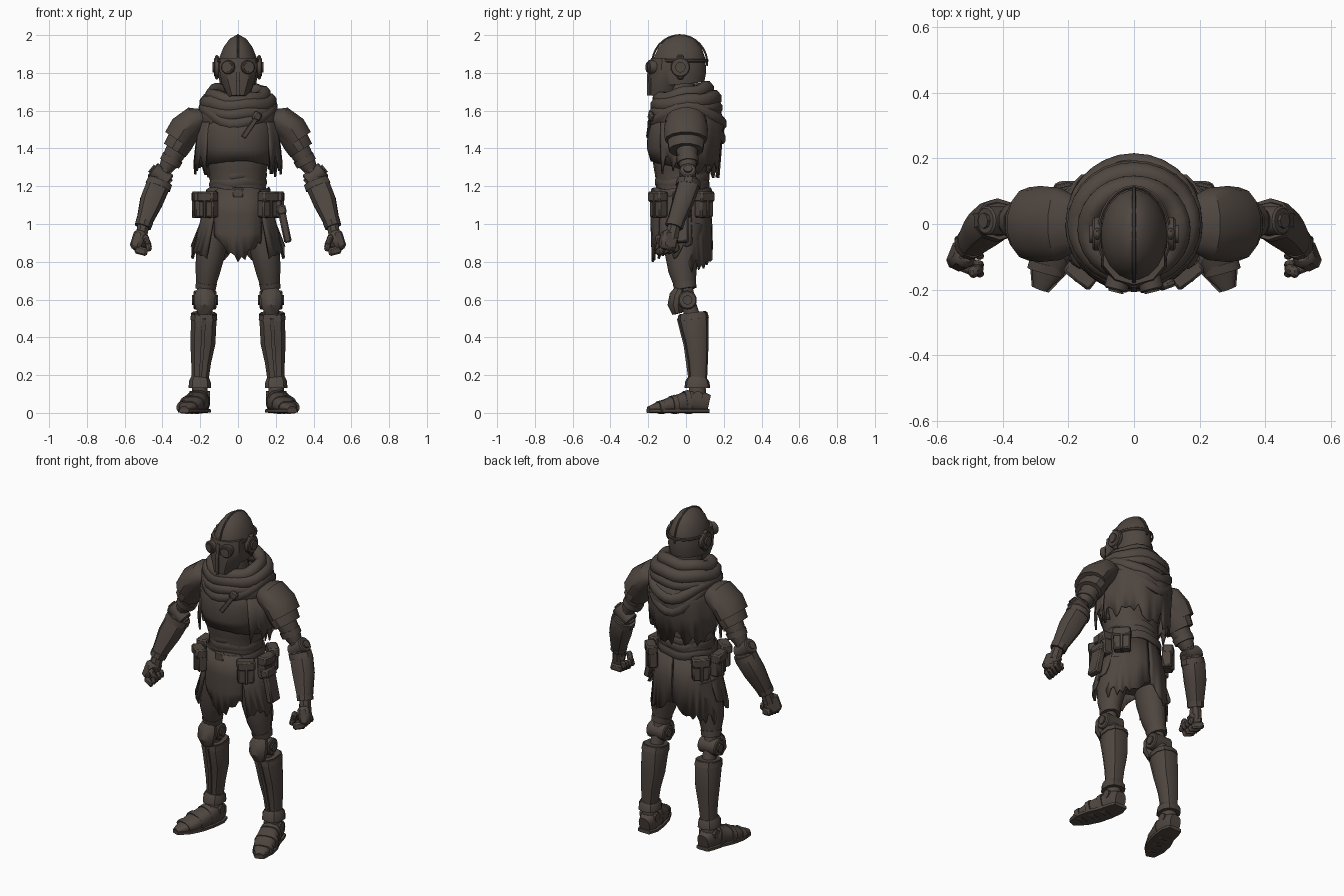
import bpy, bmesh, math, random
from mathutils import Vector, Matrix, Euler

random.seed(4)
if "Cube" in bpy.data.objects:
    bpy.data.objects.remove(bpy.data.objects["Cube"], do_unlink=True)

colour = (0.078, 0.061, 0.051, 1)
brown = bpy.data.materials.new("dark_brown")
brown.use_nodes = True
brown.diffuse_color = colour
shader = brown.node_tree.nodes["Principled BSDF"]
shader.inputs["Base Color"].default_value = colour
shader.inputs["Roughness"].default_value = 0.8
X, Y, Z = Vector((1, 0, 0)), Vector((0, 1, 0)), Vector((0, 0, 1))


def finish(name, bm, mirror=False, bevel=0, thick=0, angle=35):
    """Turn a bmesh into a shaded object with its modifiers."""
    bmesh.ops.recalc_face_normals(bm, faces=bm.faces)
    mesh = bpy.data.meshes.new(name)
    bm.to_mesh(mesh)
    bm.free()
    mesh.materials.append(brown)
    mesh.shade_smooth()
    mesh.set_sharp_from_angle(angle=math.radians(angle))
    obj = bpy.data.objects.new(name, mesh)
    bpy.context.collection.objects.link(obj)
    if thick:
        obj.modifiers.new("Thickness", "SOLIDIFY").thickness = thick
    if bevel:
        obj.modifiers.new("Bevel", "BEVEL").width = bevel
    if mirror:
        obj.modifiers.new("Mirror", "MIRROR")
    return obj


def loft(name, rings, sides=12, power=2, ref=Y, closed=False, **options):
    """Sweep rounded sections (x, y, z, half width, half depth) along a path."""
    bm = bmesh.new()
    centres = [Vector(r[:3]) for r in rings]
    count, loops = len(rings), []
    for i, (c, r) in enumerate(zip(centres, rings)):
        after = centres[(i + 1) % count] if closed else centres[min(i + 1, count - 1)]
        before = centres[i - 1] if closed else centres[max(i - 1, 0)]
        t = (after - before).normalized()
        u = t.cross(ref).normalized()
        v = u.cross(t)
        loop = []
        for k in range(sides):
            a = math.tau * (k + 0.5) / sides
            p, q = [math.copysign(abs(f) ** (2 / power), f) for f in (math.cos(a), math.sin(a))]
            loop.append(bm.verts.new(c + u * r[3] * p + v * r[4] * q))
        loops.append(loop)
    pairs = list(zip(loops, loops[1:])) + ([(loops[-1], loops[0])] if closed else [])
    for low, high in pairs:
        for k in range(sides):
            j = (k + 1) % sides
            bm.faces.new((low[k], low[j], high[j], high[k]))
    if not closed:
        bm.faces.new(loops[0])
        bm.faces.new(loops[-1])
    return finish(name, bm, **options)


def drum(name, centre, axis, radius, depth, sides=14, **options):
    bm = bmesh.new()
    turn = Vector(axis).to_track_quat("Z", "Y").to_matrix().to_4x4()
    bmesh.ops.create_cone(bm, cap_ends=True, segments=sides, radius1=radius, radius2=radius,
                          depth=depth, matrix=Matrix.Translation(centre) @ turn)
    return finish(name, bm, **options)


def box(name, centre, size, turn=(0, 0, 0), bevel=0.008, mirror=True):
    bm = bmesh.new()
    spin = Euler([math.radians(a) for a in turn]).to_matrix().to_4x4()
    bmesh.ops.create_cube(bm, size=1, matrix=Matrix.Translation(centre) @ spin @ Matrix.Diagonal((*size, 1)))
    return finish(name, bm, bevel=bevel, mirror=mirror)


def ball(name, centre, size, **options):
    bm = bmesh.new()
    bmesh.ops.create_uvsphere(bm, u_segments=12, v_segments=8, radius=1,
                              matrix=Matrix.Translation(centre) @ Matrix.Diagonal((*size, 1)))
    return finish(name, bm, **options)


def cloth(name, start, end, rows, rag=0.04, hem=lambda f: 0, cols=22, wave=0.03, **options):
    """Hanging sheet around the body; rows are (z, half width, half depth, y), 0 degrees is front."""
    bm = bmesh.new()
    grid = []
    for i, (z, rx, ry, cy) in enumerate(rows):
        line = []
        for k in range(cols + 1):
            f = k / cols
            a = math.radians(start + (end - start) * f)
            s = 1 + wave * math.sin(k * 1.3) * i / len(rows)
            drop = hem(2 * f - 1) - random.random() * rag if i == len(rows) - 1 else 0
            line.append(bm.verts.new((rx * s * math.sin(a), cy - ry * s * math.cos(a), z + drop)))
        grid.append(line)
    for top, low in zip(grid, grid[1:]):
        for k in range(cols):
            bm.faces.new((top[k], top[k + 1], low[k + 1], low[k]))
    return finish(name, bm, thick=0.012, **options)


def fold(name, z, rx, ry, cy, width, height, rise, steps=28):
    """Rolled cloth fold; rise gives height from c, which is 1 in front and -1 behind."""
    rings = []
    for k in range(steps):
        a = math.tau * k / steps
        c = math.cos(a)
        rings.append((rx * math.sin(a), cy - ry * c, z + rise(c) + 0.006 * math.sin(5 * a), width, height))
    return loft(name, rings, sides=8, ref=Z, closed=True, angle=50)


# Helmet: dome, face mask, crest, goggles and ear discs
loft("helmet_dome", [(0, -.03, 2, .01, .02), (0, -.03, 1.98, .045, .075), (0, -.03, 1.935, .078, .115),
                     (0, -.033, 1.88, .1, .137), (0, -.035, 1.8, .107, .144), (0, -.03, 1.74, .097, .128)],
     sides=20, angle=50)
loft("face_mask", [(0, -.1, 1.88, .098, .085), (0, -.1, 1.82, .105, .098), (0, -.115, 1.75, .092, .088),
                   (0, -.13, 1.67, .055, .07)], sides=10)
loft("mask_ridge", [(0, -.18, 1.86, .012, .018), (0, -.195, 1.78, .014, .018), (0, -.196, 1.68, .01, .014)], sides=4)
arc = [math.radians(a) for a in range(5, 186, 12)]
loft("helmet_crest", [(0, -.033 - .146 * math.cos(a), 1.85 + .15 * math.sin(a), .006, .006) for a in arc],
     sides=6, ref=X)
loft("brow_band", [(.108 * math.sin(a), -.033 - .146 * math.cos(a), 1.865, .006, .009)
                   for a in [math.tau * k / 24 for k in range(24)]], sides=6, ref=Z, closed=True)
drum("goggle_rims", (.05, -.18, 1.83), (.25, -1, 0), .037, .045, mirror=True, bevel=.005)
drum("goggle_lenses", (.052, -.194, 1.83), (.25, -1, 0), .024, .03, mirror=True)
drum("ear_discs", (.112, -.03, 1.83), X, .052, .028, mirror=True, bevel=.005)
drum("ear_caps", (.125, -.03, 1.83), X, .028, .02, mirror=True)
box("ear_clamps", (.112, -.03, 1.83), (.022, .035, .13))
loft("neck", [(0, -.03, 1.8, .07, .075), (0, -.02, 1.58, .08, .08)])

# Body core and breastplate
loft("torso", [(0, 0, 1.64, .1, .09), (0, -.01, 1.58, .18, .125), (0, -.03, 1.5, .195, .14),
               (0, -.035, 1.4, .185, .15), (0, -.03, 1.3, .158, .14), (0, -.02, 1.23, .145, .137),
               (0, -.02, 1.14, .155, .142), (0, -.015, 1, .165, .13), (0, -.01, .92, .11, .1)], sides=18, power=2.3)
cloth("breastplate", -95, 95, [(1.6, .17, .15, -.02), (1.5, .2, .168, -.035), (1.4, .195, .172, -.035),
                               (1.29, .172, .158, -.03)], rag=.006, hem=lambda f: .045 * (1 - f * f), wave=0)
for z in (1.215, 1.255):
    fold("waist_wrap", z, .145, .138, -.02, .008, .022, lambda c: .008 * c)

# Cowl, hood folds and ragged cape
fold("cowl_collar", 1.685, .14, .13, -.015, .035, .04, lambda c: -.03 * c)
fold("cowl_middle", 1.645, .17, .155, 0, .036, .042, lambda c: -.02 * c)
fold("cowl_front_drape", 1.615, .185, .175, -.005, .026, .032, lambda c: -.085 * max(c, 0) ** 2)
fold("hood_back_drape", 1.62, .18, .18, .008, .03, .035, lambda c: -.09 * max(-c, 0) ** 2 - .04 * max(c, 0))
fold("hood_lower_drape", 1.6, .185, .18, .008, .024, .03, lambda c: -.15 * max(-c, 0) ** 2 - .02 * max(c, 0))
cloth("shoulder_mantle", 0, 360, [(1.7, .13, .12, -.01), (1.66, .185, .165, 0), (1.58, .215, .18, 0),
                                  (1.5, .215, .183, 0)], rag=.03, cols=40, wave=.015)
cloth("back_cape", 80, 280, [(1.62, .19, .17, .01), (1.52, .215, .195, .01), (1.42, .21, .18, .01),
                             (1.34, .205, .165, .01)], rag=.1, cols=28, wave=.05)
cloth("front_rags", 48, 92, [(1.54, .21, .18, -.015), (1.42, .225, .19, -.01), (1.36, .235, .18, -.01)],
      rag=.1, cols=10, mirror=True)
box("chest_strap", (.07, -.195, 1.52), (.025, .012, .15), (0, 35, 12), bevel=.003, mirror=False)
box("cloak_clasp", (.1, -.185, 1.57), (.045, .025, .045), (0, 35, 20), mirror=False)

# Belt, pouches and gear
fold("belt", 1.165, .163, .15, -.02, .01, .026, lambda c: 0)
box("belt_buckle", (0, -.178, 1.165), (.06, .016, .055), mirror=False)
for name, x, y, angle in (("front", .155, -.145, 38), ("side", .205, -.02, 85), ("rear", .165, .095, 135)):
    box(name + "_pouches", (x, y, 1.1), (.095, .055, .13), (0, 0, angle))
    box(name + "_pouch_flaps", (x * 1.03, y * 1.03, 1.145), (.102, .062, .055), (0, 0, angle))
    box(name + "_pouch_straps", (x * 1.04, y * 1.04, 1.1), (.016, .06, .135), (0, 0, angle), bevel=.003)
box("hanging_case", (.245, -.03, 1), (.04, .085, .2), (0, -12, 0), mirror=False)
box("hanging_case_lid", (.23, -.03, 1.075), (.05, .095, .05), (0, -12, 0), mirror=False)

# Ragged skirt panels
cloth("front_tabard", -45, 45, [(1.18, .17, .162, -.02), (1.05, .18, .168, -.02), (.95, .18, .165, -.02),
                                (.82, .175, .16, -.02)], hem=lambda f: .12 * abs(f), rag=.045, cols=14)
cloth("side_skirts", 42, 108, [(1.17, .165, .155, -.02), (1, .205, .165, -.02), (.88, .25, .175, -.02)],
      hem=lambda f: .03 * f, rag=.07, cols=12, mirror=True)
cloth("back_skirt", 98, 178, [(1.17, .165, .145, -.02), (1, .2, .15, -.01), (.84, .22, .15, -.005)],
      hem=lambda f: .04 * f, rag=.07, cols=14, mirror=True)

# Arms: layered shoulder plates, upper arm, elbow and forearm
both = dict(mirror=True)
loft("upper_pauldrons", [(.18, 0, 1.56, .05, .085), (.225, 0, 1.55, .078, .11), (.285, 0, 1.5, .085, .116),
                         (.32, 0, 1.445, .08, .112)], sides=14, **both)
loft("lower_pauldrons", [(.27, 0, 1.49, .07, .1), (.31, 0, 1.43, .075, .1), (.335, 0, 1.39, .07, .092)], **both)
loft("upper_arms", [(.27, 0, 1.49, .06, .06), (.32, .005, 1.4, .06, .06), (.36, .01, 1.33, .052, .052),
                    (.385, .01, 1.29, .038, .04)], **both)
loft("arm_bands", [(.345, .008, 1.352, .06, .06), (.362, .01, 1.32, .058, .058)], **both)
loft("elbow_cores", [(.375, .01, 1.31, .035, .035), (.425, .012, 1.2, .035, .035)], sides=8, **both)
drum("elbow_joints", (.41, .01, 1.255), (1, 0, .8), .045, .11, mirror=True, bevel=.006)
drum("elbow_hubs", (.41, .01, 1.255), (1, 0, .8), .024, .13, sides=8, mirror=True)
loft("forearms", [(.412, .015, 1.24, .052, .05), (.425, .012, 1.2, .066, .06), (.458, -.015, 1.12, .064, .057),
                  (.498, -.058, 1.005, .042, .045)], sides=10, power=2.5, **both)
loft("forearm_cuffs", [(.412, .015, 1.228, .07, .064), (.424, .01, 1.198, .072, .066)], sides=10, **both)
loft("wrist_bands", [(.494, -.055, 1.015, .048, .05), (.504, -.064, .985, .046, .048)], sides=10, **both)
loft("wrists", [(.5, -.06, 1, .032, .034), (.515, -.08, .92, .035, .04)], sides=8, **both)

# Fists
box("palms", (.522, -.092, .91), (.066, .09, .105), (-15, -12, 25), bevel=.016)
for i in range(4):
    y = -.137 + .027 * i
    box("fingers", (.512, y, .858 + .004 * i), (.07, .025, .042), (0, -14, 22), bevel=.009)
    box("fingertips", (.474, y - .012, .878 + .004 * i), (.028, .024, .045), (0, 15, 22), bevel=.008)
box("thumbs", (.482, -.142, .91), (.03, .035, .068), (15, 20, 10), bevel=.01)

# Legs: thigh, jointed knee and greave
loft("thighs", [(.12, -.01, 1, .085, .11), (.145, -.022, .85, .08, .092), (.16, -.018, .75, .067, .075),
                (.172, -.002, .655, .048, .052)], sides=14, **both)
loft("thigh_bands", [(.167, -.008, .69, .058, .064), (.172, -.002, .655, .055, .06)], **both)
loft("knee_cores", [(.172, 0, .67, .036, .036), (.175, .015, .58, .038, .038), (.18, .035, .5, .04, .045)], **both)
drum("knee_joints", (.175, .008, .598), X, .05, .12, mirror=True, bevel=.006)
drum("knee_hubs", (.175, .008, .598), X, .026, .138, sides=8, mirror=True)
loft("knee_caps", [(.174, -.03, .655, .042, .03), (.175, -.045, .62, .058, .043), (.176, -.055, .57, .056, .043),
                   (.177, -.045, .525, .036, .028)], sides=10, **both)
loft("greaves", [(.18, .035, .53, .064, .072), (.181, .04, .49, .07, .08), (.186, .056, .37, .069, .064),
                 (.195, .063, .27, .055, .053), (.201, .065, .17, .046, .046)], sides=10, power=2.5, **both)
loft("greave_rims", [(.18, .035, .525, .07, .078), (.181, .039, .495, .074, .083)], sides=10, power=2.5, **both)
loft("shin_ridges", [(.18, -.042, .5, .014, .01), (.187, -.006, .36, .014, .01), (.2, .018, .18, .01, .008)],
     sides=4, **both)
loft("ankle_cuffs", [(.2, .062, .185, .05, .052), (.202, .06, .165, .06, .064), (.202, .06, .132, .062, .068)],
     sides=10, power=2.5, **both)
loft("ankles", [(.202, .06, .15, .042, .045), (.203, .06, .06, .045, .05)], **both)

# Boots with soles and toe plates
boot = [(.2, .122, .05, .036, .045), (.2, .075, .06, .053, .06), (.213, .005, .058, .058, .057),
        (.238, -.065, .046, .064, .044), (.263, -.135, .032, .054, .03), (.286, -.198, .018, .022, .016)]
loft("boots", boot, sides=14, power=2.6, ref=Z, **both)
loft("boot_soles", [(x, y * 1.01, .011, w + .006, .011) for x, y, z, w, h in boot], sides=8, power=5, ref=Z, **both)
for x, y, z, w, h in boot[2:5]:
    loft("boot_plates", [(x, y + .014, z, w + .004, h + .007), (x + .007, y - .012, z - .004, w + .004, h + .004)],
         sides=14, power=2.6, ref=Z, **both)
drum("ankle_bolts", (.203, .062, .09), X, .026, .11, sides=10, mirror=True)
